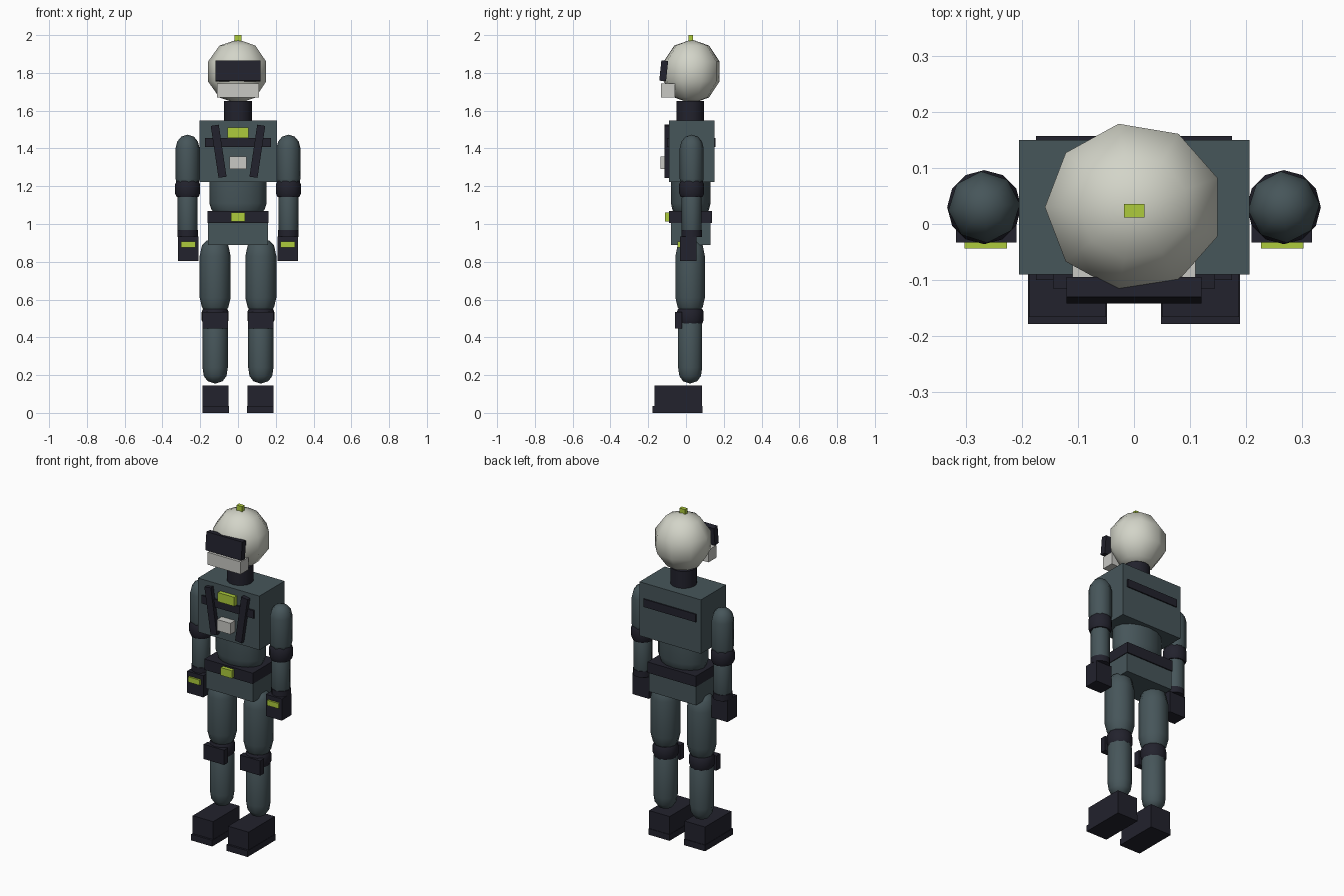
import bpy, bmesh, math

if "Cube" in bpy.data.objects:
    bpy.data.objects.remove(bpy.data.objects["Cube"])


def material(name, rgb):
    m = bpy.data.materials.new(name)
    m.diffuse_color = (*rgb, 1)
    m.use_nodes = True
    m.node_tree.nodes["Principled BSDF"].inputs["Base Color"].default_value = m.diffuse_color
    return m


SUIT = material("slate_suit", (0.062, 0.092, 0.102))
DARK = material("dark_gear", (0.016, 0.016, 0.026))
SHELL = material("pale_shell", (0.65, 0.66, 0.58))
GREY = material("light_grey", (0.58, 0.58, 0.55))
LIME = material("lime_accent", (0.42, 0.60, 0.045))


def finish(name, bm, mat):
    bmesh.ops.recalc_face_normals(bm, faces=bm.faces)
    me = bpy.data.meshes.new(name)
    bm.to_mesh(me)
    bm.free()
    me.materials.append(mat)
    ob = bpy.data.objects.new(name, me)
    bpy.context.collection.objects.link(ob)
    return ob


def box(name, mat, x, y, z, rot=(0, 0, 0)):
    """Box from its (min, max) extents, turned about its own centre."""
    bm = bmesh.new()
    bmesh.ops.create_cube(bm, size=1)
    spans = (x, y, z)
    bmesh.ops.scale(bm, vec=[b - a for a, b in spans], verts=bm.verts)
    ob = finish(name, bm, mat)
    ob.location = [(a + b) / 2 for a, b in spans]
    ob.rotation_euler = rot
    return ob


def turned(name, mat, x, y, profile, sides, start=0, depth=1.0, angle=60):
    """Closed smooth solid of revolution; profile is (radius, z), top to bottom."""
    bm = bmesh.new()
    rings = []
    for r, z in profile:
        if r == 0:
            rings.append([bm.verts.new((0, 0, z))] * sides)
            continue
        turns = [math.radians(start) + math.tau * i / sides for i in range(sides)]
        rings.append([bm.verts.new((r * math.cos(t), r * depth * math.sin(t), z)) for t in turns])
    for a, b in zip(rings, rings[1:]):
        for i in range(sides):
            j = (i + 1) % sides
            bm.faces.new(list(dict.fromkeys((a[i], a[j], b[j], b[i]))))
    for r in (rings[0], rings[-1]):
        if r[0] != r[1]:
            bm.faces.new(r)
    ob = finish(name, bm, mat)
    ob.location = (x, y, 0)
    bpy.ops.object.select_all(action='DESELECT')
    ob.select_set(True)
    bpy.context.view_layer.objects.active = ob
    bpy.ops.object.shade_smooth_by_angle(angle=math.radians(angle))
    return ob


# Helmet: nine-sided sphere with five bands
helmet = [(0.167 * math.sin(math.pi * i / 5), 1.807 + 0.17 * math.cos(math.pi * i / 5))
          if 0 < i < 5 else (0, 1.807 + 0.17 * (1 if i == 0 else -1)) for i in range(6)]
# ring latitudes sit at +-18 and +-54 degrees around the centre
helmet = [(0, 1.977)] + [(0.167 * math.cos(math.radians(a)), 1.807 + 0.17 * math.sin(math.radians(a)))
                         for a in (54, 18, -18, -54)] + [(0, 1.637)]
turned("helmet", SHELL, 0, 0.03, helmet, 9, 180, 0.95, 100)
box("helmet_beacon", LIME, (-0.018, 0.019), (0.012, 0.036), (1.95, 2.0))
box("visor", DARK, (-0.12, 0.12), (-0.136, -0.1), (1.757, 1.865), (math.radians(-6), 0, 0))
box("face_mask", GREY, (-0.11, 0.11), (-0.132, -0.058), (1.67, 1.745))
turned("neck", DARK, 0, 0.022, [(0.073, 1.65), (0.073, 1.54)], 16)

# Torso and chest gear
box("chest", SUIT, (-0.205, 0.206), (-0.09, 0.15), (1.222, 1.548))
box("chest_band", DARK, (-0.175, 0.175), (-0.1, 0.157), (1.407, 1.455))
box("chest_light", LIME, (-0.055, 0.055), (-0.115, -0.085), (1.455, 1.51))
box("chest_panel", GREY, (-0.046, 0.044), (-0.135, -0.085), (1.29, 1.357))
turned("waist", SUIT, 0, 0.025,
       [(0.152, 1.25), (0.152, 1.11), (0.14, 1.075), (0.12, 1.05)], 16, 0, 0.69)
box("belt", DARK, (-0.162, 0.162), (-0.09, 0.137), (1.005, 1.07))
box("buckle", LIME, (-0.037, 0.037), (-0.112, -0.085), (1.013, 1.06))
box("pelvis", SUIT, (-0.158, 0.158), (-0.08, 0.13), (0.89, 1.01))

for side, s in (("left", 1), ("right", -1)):
    def span(a, b):
        return tuple(sorted((s * a, s * b)))

    # Slanted chest strap
    box(f"{side}_strap", DARK, span(0.081, 0.124), (-0.115, -0.088), (1.246, 1.524),
        (0, s * math.radians(8.5), 0))

    # Arm
    ax, ay = s * 0.267, 0.03
    turned(f"{side}_upper_arm", SUIT, ax, ay,
           [(0, 1.473), (0.034, 1.462), (0.055, 1.436), (0.064, 1.40), (0.064, 1.24),
            (0.055, 1.2), (0, 1.17)], 8, 5)
    turned(f"{side}_elbow_pad", DARK, ax, ay,
           [(0.058, 1.228), (0.066, 1.21), (0.066, 1.162), (0.058, 1.143)], 12)
    turned(f"{side}_forearm", SUIT, ax, ay,
           [(0.04, 1.18), (0.053, 1.14), (0.053, 0.97), (0.045, 0.945)], 8, 5)
    turned(f"{side}_wrist_band", DARK, ax, ay, [(0.054, 0.967), (0.054, 0.93)], 12)
    box(f"{side}_glove", DARK, span(0.209, 0.317), (-0.033, 0.056), (0.803, 0.934))
    box(f"{side}_glove_light", LIME, span(0.226, 0.302), (-0.044, -0.03), (0.875, 0.907))

    # Leg
    lx, ly = s * 0.121, 0.022
    turned(f"{side}_thigh", SUIT, lx, ly,
           [(0, 0.92), (0.045, 0.912), (0.07, 0.886), (0.082, 0.83), (0.082, 0.61),
            (0.07, 0.56), (0.05, 0.53), (0, 0.52)], 10)
    turned(f"{side}_knee_cuff", DARK, lx, ly,
           [(0.064, 0.55), (0.071, 0.535), (0.071, 0.49), (0.064, 0.473)], 12)
    box(f"{side}_knee_pad", DARK, span(0.053, 0.189), (-0.058, -0.02), (0.446, 0.535))
    turned(f"{side}_shin", SUIT, lx, ly,
           [(0.05, 0.51), (0.067, 0.47), (0.067, 0.24), (0.06, 0.195), (0.04, 0.168), (0, 0.155)], 10)
    box(f"{side}_boot", DARK, span(0.05, 0.187), (-0.166, 0.085), (0.03, 0.145))
    box(f"{side}_boot_sole", DARK, span(0.048, 0.189), (-0.178, 0.088), (0, 0.037))
